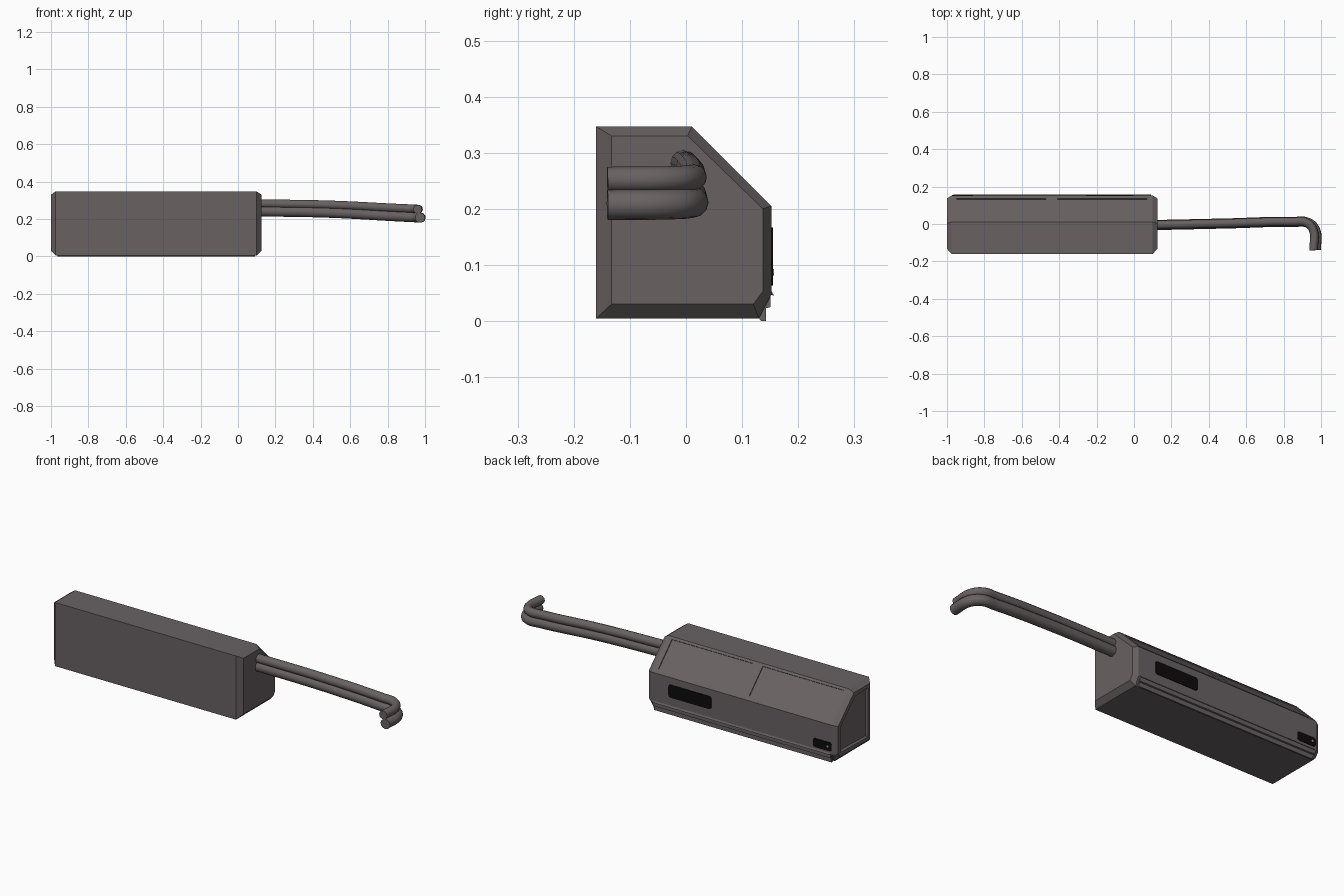
import bpy, bmesh, math
from mathutils import Matrix

if "Cube" in bpy.data.objects:
    bpy.data.objects.remove(bpy.data.objects["Cube"])


def material(name, rgb):
    m = bpy.data.materials.new(name)
    m.use_nodes = True
    m.diffuse_color = (*rgb, 1)
    m.node_tree.nodes["Principled BSDF"].inputs["Base Color"].default_value = (*rgb, 1)
    return m


GREY = material("warm grey", (0.14, 0.12, 0.123))
BLACK = material("black", (0.004, 0.003, 0.003))
PALE = material("pale grey", (0.35, 0.33, 0.33))


def finish(name, bm, mat):
    bmesh.ops.recalc_face_normals(bm, faces=bm.faces)
    mesh = bpy.data.meshes.new(name)
    bm.to_mesh(mesh)
    bm.free()
    mesh.materials.append(mat)
    ob = bpy.data.objects.new(name, mesh)
    bpy.context.collection.objects.link(ob)
    return ob


def loft(sections):
    """Bridge matching (x, yz profile) sections and cap both ends."""
    bm = bmesh.new()
    rings = [[bm.verts.new((x, y, z)) for y, z in prof] for x, prof in sections]
    n = len(rings[0])
    for a, b in zip(rings, rings[1:]):
        for i in range(n):
            j = (i + 1) % n
            bm.faces.new((a[i], a[j], b[j], b[i]))
    caps = [bm.faces.new(rings[0]), bm.faces.new(rings[-1])]
    bmesh.ops.recalc_face_normals(bm, faces=bm.faces)
    return bm, caps


# Casing with chamfered ends
outer = [(-.16, .005), (-.16, .347), (.01, .347), (.152, .205), (.152, .047), (.13, .005)]
inner = [(-.133, .03), (-.133, .33), (.003, .33), (.137, .2), (.137, .053), (.12, .03)]
bm, caps = loft([(-1, inner), (-.975, outer), (.1, outer), (.125, inner)])
# Recessed panel in the end away from the pipes
bmesh.ops.inset_region(bm, faces=[caps[0]], thickness=.025, depth=0)
bmesh.ops.inset_region(bm, faces=[caps[0]], thickness=.006, depth=-.012)
casing = finish("casing", bm, GREY)

# Two shallow access panels sunk into the sloping face
for i, cx in enumerate((-.71, -.17)):
    bm = bmesh.new()
    place = (Matrix.Translation((cx, .0775, .2795)) @ Matrix.Rotation(-math.pi / 4, 4, 'X')
             @ Matrix.Diagonal((.48, .163, .01, 1)))
    bmesh.ops.create_cube(bm, size=1, matrix=place)
    cutter = finish("access_panel_cutter_%d" % (i + 1), bm, GREY)
    cutter.hide_render = True
    cutter.hide_viewport = True
    cutter.display_type = 'WIRE'
    cut = casing.modifiers.new("access_panel", 'BOOLEAN')
    cut.operation = 'DIFFERENCE'
    cut.solver = 'EXACT'
    cut.object = cutter

# Stepped air flap along the lower rear edge
flap = [(.148, .062), (.157, .045), (.151, .047), (.151, .025), (.143, .023),
        (.143, 0), (.134, 0), (.126, .01), (.14, .05)]
bm, caps = loft([(-.965, flap), (.09, flap)])
finish("air_flap", bm, GREY)


def rounded_plate(name, x0, x1, z0, z1, r, y0, y1, mat):
    """Thin plate with round corners, facing +y."""
    bm = bmesh.new()
    ring = []
    corners = [(x1 - r, z1 - r), (x0 + r, z1 - r), (x0 + r, z0 + r), (x1 - r, z0 + r)]
    for k, (cx, cz) in enumerate(corners):
        for s in range(5):
            a = math.pi / 2 * (k + s / 4)
            ring.append(bm.verts.new((cx + r * math.cos(a), y0, cz + r * math.sin(a))))
    face = bm.faces.new(ring)
    ext = bmesh.ops.extrude_face_region(bm, geom=[face])
    moved = [v for v in ext["geom"] if isinstance(v, bmesh.types.BMVert)]
    bmesh.ops.translate(bm, verts=moved, vec=(0, y1 - y0, 0))
    bmesh.ops.remove_doubles(bm, verts=bm.verts, dist=1e-5)
    return finish(name, bm, mat)


# Display windows and indicator light
rounded_plate("display_window", -.257, -.003, .098, .167, .012, .149, .155, BLACK)
rounded_plate("receiver_window", -.972, -.862, .063, .11, .012, .149, .155, BLACK)
rounded_plate("indicator_light", -.957, -.945, .081, .093, .0055, .152, .157, PALE)


def pipe(name, points, radius):
    cu = bpy.data.curves.new(name, 'CURVE')
    cu.dimensions = '3D'
    cu.resolution_u = 8
    cu.bevel_depth = radius
    cu.bevel_resolution = 4
    cu.use_fill_caps = True
    sp = cu.splines.new('BEZIER')
    sp.bezier_points.add(len(points) - 1)
    for bp, co in zip(sp.bezier_points, points):
        bp.co = co
        bp.handle_left_type = bp.handle_right_type = 'AUTO'
    cu.materials.append(GREY)
    ob = bpy.data.objects.new(name, cu)
    bpy.context.collection.objects.link(ob)
    # Turn the curve into a mesh with sharp end rims
    bpy.ops.object.select_all(action='DESELECT')
    ob.select_set(True)
    bpy.context.view_layer.objects.active = ob
    bpy.ops.object.convert(target='MESH')
    bpy.ops.object.shade_smooth_by_angle(angle=math.radians(40))


# Pair of drooping pipes that turn towards the front
pipe("upper_pipe", [(.1, -.005, .282), (.5, .004, .275), (.85, .012, .258),
                    (.92, .008, .255), (.957, -.03, .253), (.96, -.14, .252)], .023)
pipe("lower_pipe", [(.1, -.006, .241), (.5, .003, .233), (.85, .011, .214),
                    (.93, .006, .21), (.968, -.032, .208), (.973, -.14, .207)], .027)
